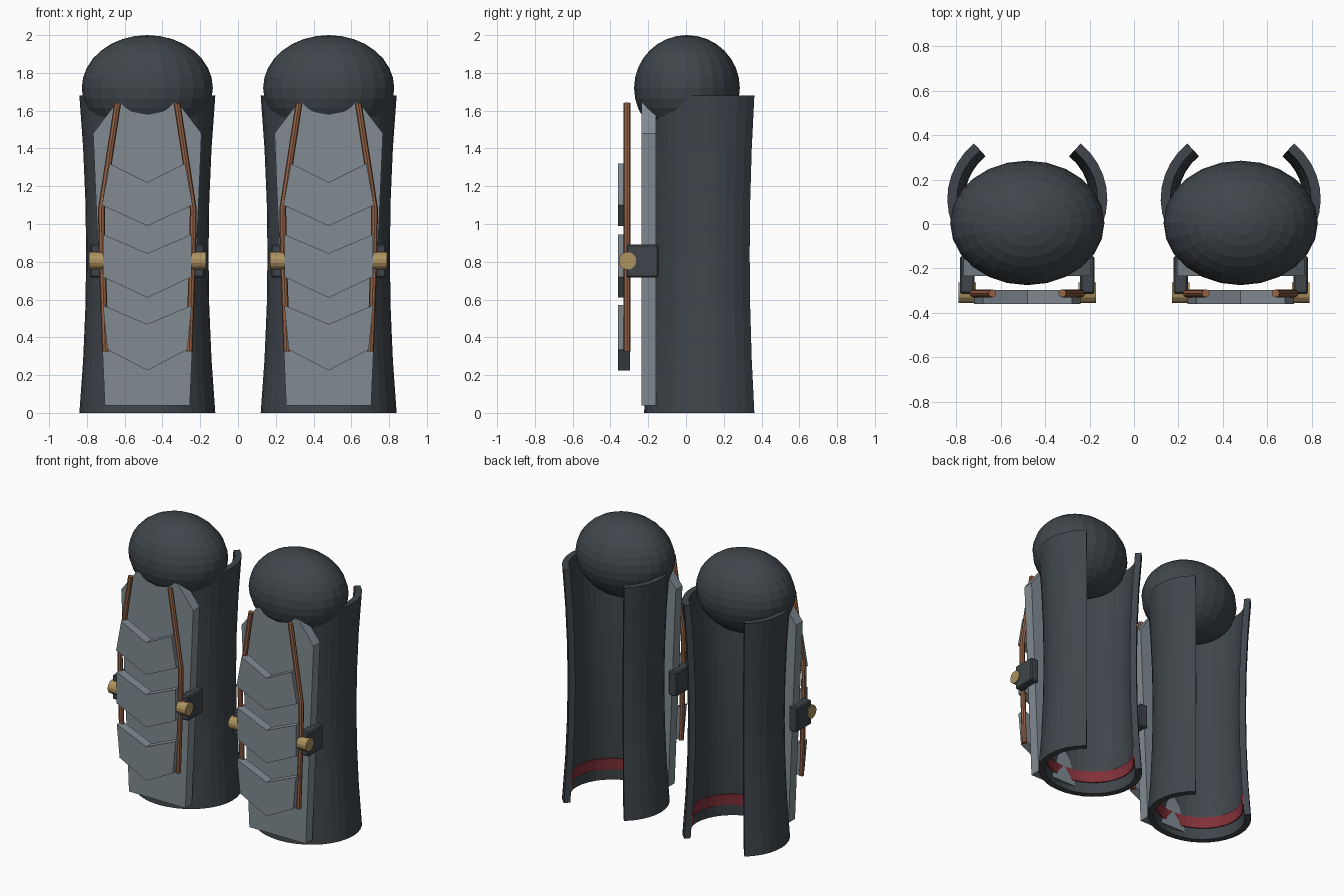
import bpy, bmesh, math
from mathutils import Vector

if "Cube" in bpy.data.objects:
    bpy.data.objects.remove(bpy.data.objects["Cube"])

CX = 0.48      # sideways offset of each guard
CY = 0.113     # depth of the shell axis


def material(name, rgb):
    m = bpy.data.materials.new(name)
    m.diffuse_color = (*rgb, 1)
    m.use_nodes = True
    m.node_tree.nodes["Principled BSDF"].inputs["Base Color"].default_value = m.diffuse_color
    return m


DARK = material("dark_steel", (0.05, 0.06, 0.07))
GREY = material("grey_plate", (0.22, 0.26, 0.29))
COPPER = material("copper", (0.31, 0.125, 0.062))
BRASS = material("brass", (0.42, 0.29, 0.115))
RED = material("red_band", (0.22, 0.03, 0.04))


def finish(name, bm, mat, smooth=None):
    bmesh.ops.recalc_face_normals(bm, faces=bm.faces)
    me = bpy.data.meshes.new(name)
    bm.to_mesh(me)
    bm.free()
    me.materials.append(mat)
    ob = bpy.data.objects.new(name, me)
    bpy.context.collection.objects.link(ob)
    if smooth:
        bpy.context.view_layer.objects.active = ob
        ob.select_set(True)
        bpy.ops.object.shade_smooth_by_angle(angle=math.radians(smooth))
        ob.select_set(False)
    return ob


def waist(z):
    """Shell scale: full at both ends, narrowest halfway up."""
    return 0.9 + 0.1 * ((z - 0.84) / 0.84) ** 2


def arc_wall(name, cx, levels, outer, inner, mat, segs=28):
    """Curved wall open at the back; outer and inner are inward offsets."""
    bm = bmesh.new()
    a0, a1 = math.radians(42), math.radians(318)
    rings = []
    for i in range(segs + 1):
        a = a0 + (a1 - a0) * i / segs
        loop = []
        for off, zs in ((outer, levels), (inner, levels[::-1])):
            for z in zs:
                s = waist(z)
                loop.append(bm.verts.new((cx + (0.36 * s - off) * math.sin(a),
                                          CY + (0.335 * s - off) * math.cos(a), z)))
        rings.append(loop)
    n = len(rings[0])
    for r, q in zip(rings, rings[1:]):
        for k in range(n):
            bm.faces.new((r[k], r[(k + 1) % n], q[(k + 1) % n], q[k]))
    # end strips
    for r in (rings[0], rings[-1]):
        for k in range(n // 2 - 1):
            bm.faces.new((r[k], r[k + 1], r[n - 2 - k], r[n - 1 - k]))
    return finish(name, bm, mat)


def slab(name, cx, outline, y0, y1, mat):
    """Front outline (x, z) given depth from y0 to y1."""
    bm = bmesh.new()
    face = bm.faces.new([bm.verts.new((cx + x, y0, z)) for x, z in outline])
    ext = bmesh.ops.extrude_face_region(bm, geom=[face])
    verts = [v for v in ext["geom"] if isinstance(v, bmesh.types.BMVert)]
    bmesh.ops.translate(bm, verts=verts, vec=(0, y1 - y0, 0))
    return finish(name, bm, mat)


def tube(name, points, radius, mat, sides=8):
    """Round rod through points lying in one x-z plane."""
    bm = bmesh.new()
    pts = [Vector(p) for p in points]
    rings = []
    for i, p in enumerate(pts):
        d = (pts[min(i + 1, len(pts) - 1)] - pts[max(i - 1, 0)]).normalized()
        u = Vector((0, 1, 0))
        w = d.cross(u)
        rings.append([bm.verts.new(p + radius * (u * math.cos(t) + w * math.sin(t)))
                      for t in (2 * math.pi * k / sides for k in range(sides))])
    for r, q in zip(rings, rings[1:]):
        for k in range(sides):
            bm.faces.new((r[k], r[(k + 1) % sides], q[(k + 1) % sides], q[k]))
    bm.faces.new(rings[0])
    bm.faces.new(rings[-1])
    return finish(name, bm, mat)


def guard(label, cx):
    # main shell and inner band
    arc_wall(label + "_shell", cx, [0, 0.28, 0.56, 0.84, 1.12, 1.4, 1.68], 0, 0.043, DARK)
    arc_wall(label + "_inner_band", cx, [0.08, 0.16], 0.04, 0.05, RED)

    # knee dome
    bm = bmesh.new()
    bmesh.ops.create_uvsphere(bm, u_segments=24, v_segments=16, radius=1)
    bmesh.ops.scale(bm, verts=bm.verts, vec=(0.347, 0.28, 0.28))
    bmesh.ops.translate(bm, verts=bm.verts, vec=(cx, 0.005, 1.72))
    finish(label + "_knee_dome", bm, DARK)

    # long front plate
    half = [(0.225, 0.04), (0.287, 1.48), (0.165, 1.64)]
    slab(label + "_front_plate", cx,
         half + [(-x, z) for x, z in reversed(half)], -0.235, -0.16, GREY)

    # three overlapping chevrons: top half-width, bottom half-width, top, bottom
    for i, (wt, wb, zt, zb) in enumerate(((0.2, 0.24, 1.32, 1.1),
                                          (0.235, 0.235, 0.945, 0.72),
                                          (0.235, 0.212, 0.57, 0.335))):
        slab(f"{label}_chevron_{i + 1}", cx,
             [(-wt, zt), (0, zt - 0.1), (wt, zt), (wb, zb), (0, zb - 0.11), (-wb, zb)],
             -0.36, -0.297, GREY)

    for side, s in (("left", -1), ("right", 1)):
        # bent rod
        path = [(0.157, 1.64), (0.243, 1.08), (0.24, 0.85), (0.222, 0.325)]
        tube(f"{label}_{side}_rod", [(cx + s * x, -0.312, z) for x, z in path], 0.018, COPPER)

        # side bracket
        bm = bmesh.new()
        bmesh.ops.create_cube(bm, size=1)
        bmesh.ops.scale(bm, verts=bm.verts, vec=(0.066, 0.17, 0.175))
        bmesh.ops.translate(bm, verts=bm.verts, vec=(cx + s * 0.27, -0.23, 0.803))
        bmesh.ops.bevel(bm, geom=bm.edges[:], offset=0.008, segments=1, affect='EDGES')
        finish(f"{label}_{side}_bracket", bm, DARK)

        # brass knob
        bm = bmesh.new()
        bmesh.ops.create_cone(bm, cap_ends=True, segments=14, radius1=0.047,
                              radius2=0.047, depth=0.08)
        for v in bm.verts:
            x, y, z = v.co
            v.co = (cx + s * 0.27 + z, -0.31 + x, 0.805 + y)
        finish(f"{label}_{side}_knob", bm, BRASS)


guard("left_guard", -CX)
guard("right_guard", CX)
